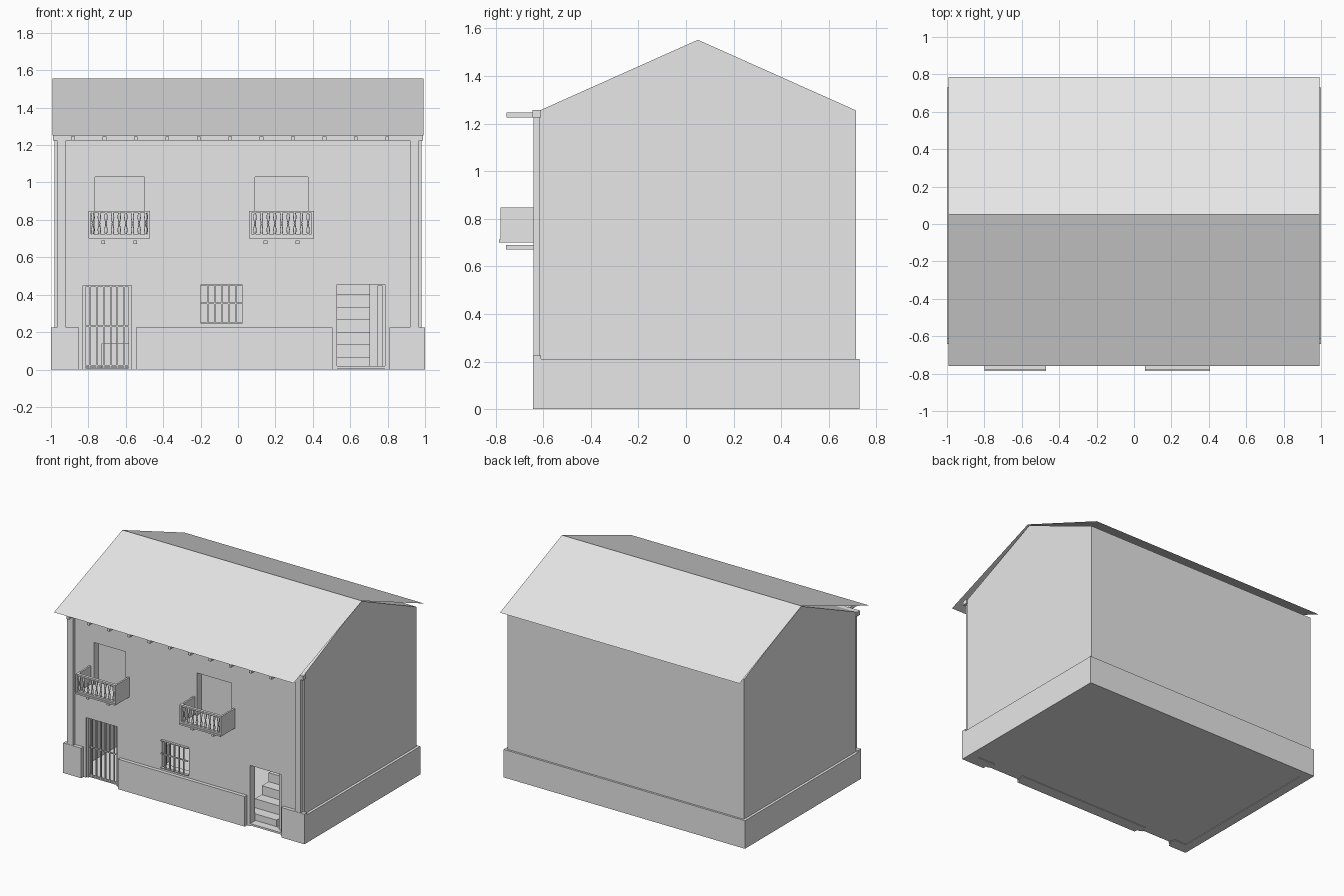
import bpy, bmesh, math

if "Cube" in bpy.data.objects:
    bpy.data.objects.remove(bpy.data.objects["Cube"])

grey = bpy.data.materials.new("plaster_grey")
grey.use_nodes = True
TONE = (0.8, 0.8, 0.8, 1)
grey.diffuse_color = TONE
grey.node_tree.nodes["Principled BSDF"].inputs["Base Color"].default_value = TONE


def finish(name, bm, fix=True):
    if fix:
        bmesh.ops.recalc_face_normals(bm, faces=bm.faces)
    me = bpy.data.meshes.new(name)
    bm.to_mesh(me)
    bm.free()
    me.materials.append(grey)
    ob = bpy.data.objects.new(name, me)
    bpy.context.collection.objects.link(ob)
    return ob


def add_box(bm, x, y, z):
    verts = bmesh.ops.create_cube(bm, size=1)["verts"]
    for v in verts:
        for i, (a, b) in enumerate((x, y, z)):
            v.co[i] = (a + b) / 2 + v.co[i] * (b - a)


def boxes(name, *items):
    bm = bmesh.new()
    for item in items:
        add_box(bm, *item)
    return finish(name, bm)


def extrude_x(name, profile, x0, x1):
    bm = bmesh.new()
    face = bm.faces.new([bm.verts.new((x0, y, z)) for y, z in profile])
    ext = bmesh.ops.extrude_face_region(bm, geom=[face])["geom"]
    for v in ext:
        if isinstance(v, bmesh.types.BMVert):
            v.co.x = x1
    return finish(name, bm)


def add_lathe(bm, cx, cy, profile, sides=8):
    rings = []
    for r, z in profile:
        rings.append([bm.verts.new((cx + r * math.cos(2 * math.pi * k / sides),
                                    cy + r * math.sin(2 * math.pi * k / sides), z))
                      for k in range(sides)])
    for low, high in zip(rings, rings[1:]):
        for k in range(sides):
            n = (k + 1) % sides
            f = bm.faces.new((low[k], low[n], high[n], high[k]))
            f.smooth = True


def cut(target, *items):
    for item in items:
        tool = boxes("cutter", item)
        mod = target.modifiers.new("opening", "BOOLEAN")
        mod.operation = "DIFFERENCE"
        mod.solver = "EXACT"
        mod.object = tool
        bpy.context.view_layer.objects.active = target
        bpy.ops.object.modifier_apply(modifier=mod.name)
        bpy.data.objects.remove(tool)


FRONT, INNER = -0.615, -0.555
THROUGH = (-0.7, -0.5)
gate_x, stair_x, grille_x = (-0.83, -0.57), (0.53, 0.785), (-0.2, 0.025)
upper = [(-0.765, -0.5), (0.09, 0.375)]
terraces = [(-0.80, -0.47), (0.06, 0.405)]

# Hollow gabled walls with openings
walls = extrude_x("walls", [(FRONT, 0), (0.715, 0), (0.715, 1.255), (0.05, 1.552),
                            (FRONT, 1.255)], -0.98, 0.98)
cut(walls, ((-0.93, 0.93), (INNER, 0.66), (-0.1, 1.2)),
    (gate_x, THROUGH, (-0.1, 0.45)), (stair_x, THROUGH, (-0.1, 0.455)),
    (grille_x, THROUGH, (0.245, 0.455)),
    *[(x, THROUGH, (0.71, 1.03)) for x in upper])

boxes("ground_floor", ((-0.95, 0.95), (-0.6, 0.68), (0.004, 0.012)))
boxes("upper_floor", ((-0.94, 0.94), (-0.58, 0.67), (0.57, 0.6)))

# Thin roof sheet with eaves overhanging at front and back
bm = bmesh.new()
rows = [[bm.verts.new((x, y, z)) for x in (-0.993, 0.993)]
        for y, z in ((-0.76, 1.25), (0.05, 1.557), (0.785, 1.257))]
for a, b in zip(rows, rows[1:]):
    bm.faces.new((a[0], a[1], b[1], b[0]))
finish("roof", bm, fix=False)

# Cornice and rafter tails
boxes("cornice", ((-0.99, 0.99), (-0.645, -0.61), (1.225, 1.257)))
boxes("rafter_tails", *[((-0.892 + 0.168 * i, -0.872 + 0.168 * i), (-0.755, -0.62),
                         (1.225, 1.246)) for i in range(11)])

# Plinth and corner pilasters
boxes("front_plinth", *[(x, (-0.642, -0.61), (0, 0.225))
                        for x in ((-1, -0.85), (-0.545, 0.505), (0.81, 1))])
boxes("side_plinth", *[(x, (-0.635, 0.73), (0, 0.21)) for x in ((-1, -0.97), (0.97, 1))])
boxes("back_plinth", ((-1, 1), (0.71, 0.73), (0, 0.21)))
boxes("pilasters", *[(x, (-0.64, -0.61), (0.2, 1.23))
                     for x in ((-0.968, -0.92), (0.92, 0.968))])

# Upper window panels
for side, (a, b) in zip(("right", "left"), upper):
    boxes(side + "_window_panel", ((a - 0.02, b + 0.02), (-0.56, -0.545), (0.69, 1.05)))

# Balconies with solid sides and turned balusters
turning = [(0.005, 0.722), (0.008, 0.735), (0.009, 0.75), (0.004, 0.775), (0.006, 0.78),
           (0.004, 0.785), (0.009, 0.81), (0.008, 0.825), (0.005, 0.838)]
for side, (a, b) in zip(("right", "left"), terraces):
    boxes(side + "_balcony_floor", ((a, b), (-0.785, -0.61), (0.70, 0.712)))
    boxes(side + "_balcony_sides", *[(x, (-0.78, -0.61), (0.71, 0.848))
                                     for x in ((a, a + 0.013), (b - 0.013, b))])
    boxes(side + "_balcony_rails", *[((a, b), (-0.778, -0.757), z)
                                     for z in ((0.71, 0.724), (0.836, 0.848))])
    mid = (a + b) / 2
    boxes(side + "_balcony_brackets", *[((mid + s - 0.01, mid + s + 0.01), (-0.757, -0.61),
                                         (0.67, 0.69)) for s in (-0.086, 0.086)])
    bm = bmesh.new()
    for i in range(9):
        add_lathe(bm, mid + (i - 4) * 0.0355, -0.767, turning)
    finish(side + "_balusters", bm)


# Iron bars in the gate and the small window
def grille(name, xr, zr, count, bar_z, y):
    step = (xr[1] - xr[0]) / (count + 1)
    bars = [((xr[0] + step * i - 0.004, xr[0] + step * i + 0.004), (y, y + 0.008), zr)
            for i in range(1, count + 1)]
    bars += [(xr, (y, y + 0.008), (z - 0.004, z + 0.004)) for z in bar_z]
    boxes(name, *bars)


grille("gate_bars", gate_x, (0.012, 0.45), 6, (0.02, 0.23, 0.445), -0.6)
boxes("gate_frame", *[(x, (-0.605, -0.585), (0, 0.45))
                      for x in ((-0.83, -0.815), (-0.585, -0.57))])
boxes("store_bench", ((-0.73, -0.5), (-0.35, -0.1), (0.01, 0.14)))
grille("window_bars", grille_x, (0.245, 0.455), 5, (0.355,), -0.63)
boxes("window_bar_rims", *[(grille_x, (-0.632, -0.612), z)
                           for z in ((0.245, 0.252), (0.448, 0.455))])

# Staircase behind the right opening, with its open door leaf
RISE, RUN, START = 0.067, 0.08, -0.55
profile = [(START, 0.01)]
for i in range(7):
    profile += [(START + RUN * i, RISE * (i + 1)), (START + RUN * (i + 1), RISE * (i + 1))]
profile.append((START + RUN * 7, 0.01))
extrude_x("stairs", profile, 0.47, 0.705)
boxes("stair_threshold", (stair_x, (-0.612, -0.55), (0.004, 0.018)))
boxes("open_door_leaf", ((0.745, 0.772), (-0.58, -0.4), (0.012, 0.45)))
